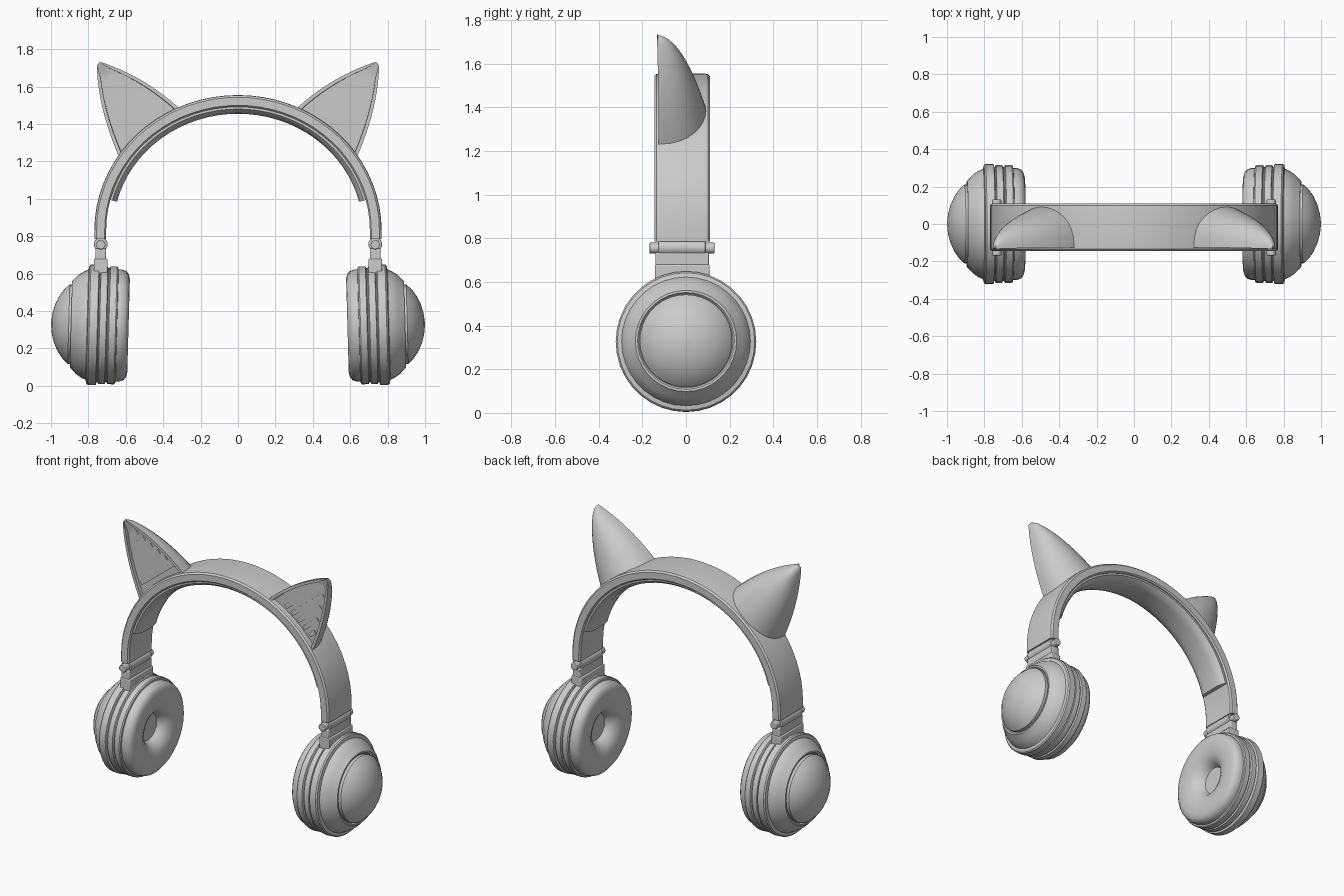
import bpy, bmesh, math
from mathutils import Vector, Matrix

if "Cube" in bpy.data.objects:
    bpy.data.objects.remove(bpy.data.objects["Cube"])


def finish(name, bm, mirror=False, angle=35, bevel=0):
    bmesh.ops.recalc_face_normals(bm, faces=bm.faces)
    me = bpy.data.meshes.new(name)
    bm.to_mesh(me)
    bm.free()
    ob = bpy.data.objects.new(name, me)
    bpy.context.collection.objects.link(ob)
    bpy.ops.object.select_all(action='DESELECT')
    ob.select_set(True)
    bpy.context.view_layer.objects.active = ob
    bpy.ops.object.shade_smooth_by_angle(angle=math.radians(angle))
    if bevel:
        b = ob.modifiers.new("bevel", 'BEVEL')
        b.width, b.segments, b.limit_method = bevel, 2, 'ANGLE'
    if mirror:
        m = ob.modifiers.new("mirror", 'MIRROR')
        m.use_mirror_merge = False
    return ob


def loft(rings):
    """Skin closed rings of points and cap both ends."""
    bm = bmesh.new()
    vs = [[bm.verts.new(p) for p in r] for r in rings]
    n = len(vs[0])
    for a, b in zip(vs, vs[1:]):
        for i in range(n):
            bm.faces.new((a[i], a[(i + 1) % n], b[(i + 1) % n], b[i]))
    bm.faces.new(vs[0])
    bm.faces.new(vs[-1])
    return bm


def lathe_x(profile, seg=36):
    """Revolve (x, radius) points around the x axis."""
    angs = [2 * math.pi * i / seg for i in range(seg)]
    return loft([[(x, max(r, .002) * math.sin(a), max(r, .002) * math.cos(a))
                  for a in angs] for x, r in profile])


def box(x0, x1, y0, y1, z0, z1):
    return loft([[(x0, y0, z), (x1, y0, z), (x1, y1, z), (x0, y1, z)] for z in (z0, z1)])


def cyl_y(x, z, r, y0, y1, seg=20):
    return loft([[(x + r * math.cos(2 * math.pi * i / seg), y, z + r * math.sin(2 * math.pi * i / seg))
                  for i in range(seg)] for y in (y0, y1)])


# Headband: cross-sections (inward offset, y) swept over the arch
CZ, RX, RZ = .83, .768, .725


def arch(a, o):
    return (RX - o) * math.cos(a), CZ + (RZ - o) * math.sin(a)


def sweep(section, a0, a1, n, leg=None):
    rings = []
    for i in range(n + 1):
        a = a0 + (a1 - a0) * i / n
        rings.append([(arch(a, o)[0], y, arch(a, o)[1]) for o, y in section])
    if leg is not None:
        rings.insert(0, [(RX - o, y, leg) for o, y in section])
        rings.append([(-RX + o, y, leg) for o, y in section])
    return loft(rings)


finish("headband", sweep([(.012, -.145), (.002, -.135), (0, -.115), (0, .08), (.002, .1), (.012, .11),
                          (.055, .11), (.063, .1), (.063, -.135), (.055, -.145)],
                         0, math.pi, 36, .785))
finish("headband_cushion", sweep([(.05, -.13), (.075, -.13), (.092, -.11), (.1, -.07), (.1, .035),
                                  (.092, .075), (.075, .095), (.05, .095)],
                                 .25, math.pi - .25, 32))

# Hinges between headband and cups
HX = .734
finish("hinge_barrel", cyl_y(HX, .757, .037, -.125, .09), True, bevel=.004)
finish("hinge_pin", cyl_y(HX, .755, .025, -.168, .13), True, bevel=.004)
finish("hinge_neck", box(.706, .762, -.14, .105, .66, .735), True, bevel=.006)
finish("hinge_socket", box(.697, .77, -.142, .108, .6, .68), True, bevel=.006)

# Ear cups: ring-shaped cushion, grooved housing and domed cap, slightly tilted
TILT = (Matrix.Translation((.72, 0, .325)) @ Matrix.Rotation(math.radians(-1.6), 4, 'Y')
        @ Matrix.Translation((-.72, 0, 0)))
cup_parts = {
    "ear_cushion": [(.70, 0), (.70, .065), (.675, .08), (.64, .095), (.61, .12), (.592, .155),
                    (.585, .20), (.585, .25), (.591, .275), (.605, .292), (.63, .30), (.66, .30), (.67, 0)],
    "cup_housing": [(.665, 0), (.645, .29), (.648, .31), (.655, .315), (.69, .315), (.695, .305),
                    (.70, .305), (.705, .315), (.74, .315), (.743, .305), (.747, .305), (.752, .322),
                    (.795, .322), (.803, .315), (.807, .295), (.83, .285), (.86, .265), (.885, .238),
                    (.893, .232), (.893, .222), (.885, .215), (.885, 0)],
    "cup_cap": [(.88, 0), (.88, .212), (.905, .212), (.915, .203), (.938, .18), (.962, .145),
                (.982, .10), (.994, .055), (1.0, 0)],
}
for name, prof in cup_parts.items():
    bm = lathe_x(prof)
    bmesh.ops.transform(bm, matrix=TILT, verts=bm.verts)
    finish(name, bm, True)


# Pointed ears: D-shaped sections tapering to the tip, front panel recessed
def bez(a, b, c, t):
    return a * (1 - t) ** 2 + b * 2 * t * (1 - t) + c * t * t


YF, REC = -.125, .022
OUT = [Vector(p) for p in ((.635, 1.222), (.748, 1.48), (.755, 1.712))]
INN = [Vector(p) for p in ((.315, 1.485), (.50, 1.655), (.738, 1.733))]
rings, panel = [], []
for i in range(17):
    t = i / 16
    lo, hi = bez(*OUT, t), bez(*INN, t)
    mid, half = (lo + hi) / 2, (hi - lo) / 2
    w = half.length
    depth = .02 + .205 * (1 - t) ** .62
    y0 = YF - .008 * t * t
    ring = []
    for k in range(17):
        a = math.pi * k / 16
        p = mid - half * math.cos(a)
        ring.append((p.x, y0 + depth * max(0, math.sin(a)) ** .85, p.y))
    f = 1 - min(.02, .35 * w) / w
    r = REC * min(1, w / .06)
    for s, y in ((f, y0), (f * .99, y0 + r), (-f * .99, y0 + r), (-f, y0)):
        p = mid + half * s
        ring.append((p.x, y, p.y))
    rings.append(ring)
finish("ear", loft(rings), True, 40)

# Slanted slats on the ear panels, clipped to the panel triangle
d = Vector((.78, .62)).normalized()
nrm = Vector((-d.y, d.x))
for side, label in ((-1, "left"), (1, "right")):
    tri = [Vector((side * x, z)) for x, z in ((.63, 1.29), (.37, 1.50), (.725, 1.69))]
    cs = [nrm.dot(v) for v in tri]
    c = min(cs) + .035
    bm = bmesh.new()
    while c < max(cs) - .02:
        hits = []
        for a, b in ((0, 1), (1, 2), (2, 0)):
            den = cs[b] - cs[a]
            if abs(den) > 1e-6 and 0 <= (c - cs[a]) / den <= 1:
                hits.append(tri[a].lerp(tri[b], (c - cs[a]) / den))
        if len(hits) > 1 and (hits[1] - hits[0]).length > .04:
            m = (hits[0] + hits[1]) / 2
            mat = (Matrix.Translation((m.x, YF + REC, m.y))
                   @ Matrix.Rotation(-math.atan2(d.y, d.x), 4, 'Y')
                   @ Matrix.Diagonal(((hits[1] - hits[0]).length, .014, .028, 1)))
            bmesh.ops.create_cube(bm, size=1, matrix=mat)
        c += .055
    finish(label + "_ear_slats", bm)
